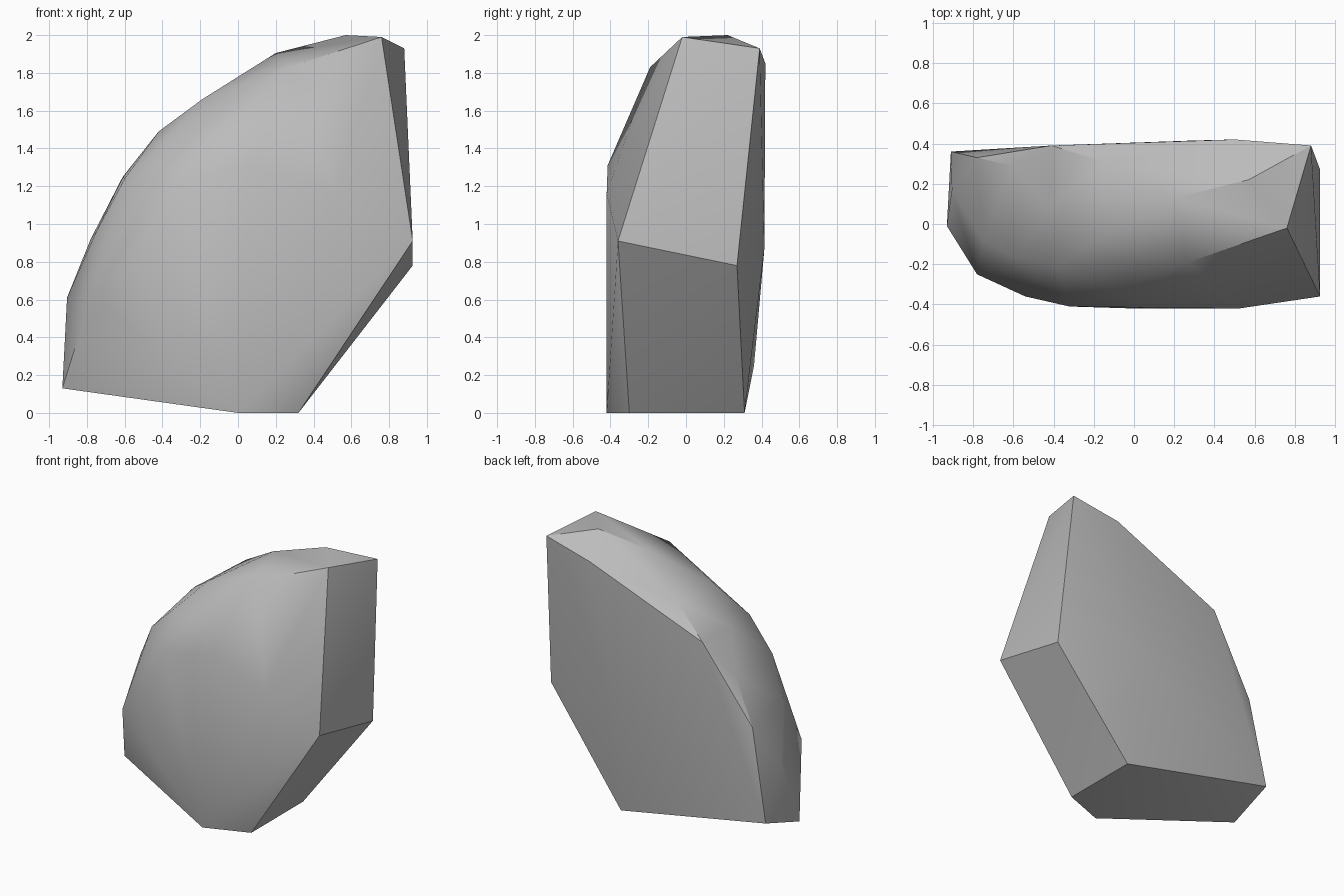
import bpy
import bmesh
import math

# Remove the default cube only
default_cube = bpy.data.objects.get("Cube")
if default_cube:
    bpy.data.objects.remove(default_cube, do_unlink=True)


def make_material(name, colour):
    material = bpy.data.materials.new(name)
    material.use_nodes = True
    material.diffuse_color = colour
    shader = next(n for n in material.node_tree.nodes if n.type == "BSDF_PRINCIPLED")
    shader.inputs["Base Color"].default_value = colour
    return material


def convex_stone(name, corner_groups, material, sharp_angle):
    """Wrap a solid convex skin around groups of corners."""
    builder = bmesh.new()
    for group in corner_groups:
        for corner in group:
            builder.verts.new(corner)
    hull = bmesh.ops.convex_hull(builder, input=builder.verts[:])
    unused = {item for key in ("geom_interior", "geom_unused")
              for item in hull[key] if isinstance(item, bmesh.types.BMVert)}
    bmesh.ops.delete(builder, geom=list(unused), context="VERTS")
    bmesh.ops.recalc_face_normals(builder, faces=builder.faces[:])
    mesh = bpy.data.meshes.new(name)
    builder.to_mesh(mesh)
    builder.free()
    mesh.materials.append(material)
    stone = bpy.data.objects.new(name, mesh)
    bpy.context.collection.objects.link(stone)
    bpy.ops.object.select_all(action="DESELECT")
    stone.select_set(True)
    bpy.context.view_layer.objects.active = stone
    bpy.ops.object.shade_smooth_by_angle(angle=math.radians(sharp_angle))
    return stone


# Flat foot and the low left end
base_corners = [(0, -.42, 0), (.32, -.3, 0), (.32, .31, 0),
                (-.93, -.01, .13), (-.91, .36, .25)]

# Cleanly split right side
cut_side_corners = [(.925, -.36, .91), (.925, .27, .78),
                    (.76, -.02, 1.99), (.88, .39, 1.93)]

# Gently bulging front
front_corners = [(-.78, -.25, .61), (-.54, -.36, .84), (-.32, -.41, 1.22),
                 (.06, -.415, 1.31), (.52, -.42, 1.16), (-.1, -.33, 1.47)]

# Rounded shoulder running from the left end to the summit
shoulder_corners = [(-.905, .17, .61), (-.75, -.08, .96), (-.6, -.16, 1.24),
                    (-.61, .29, 1.25), (-.38, -.21, 1.45), (-.42, .08, 1.49),
                    (-.19, -.09, 1.66), (-.15, .31, 1.68), (.27, -.19, 1.83),
                    (.2, .13, 1.905), (.57, .22, 2)]

# Nearly flat back
back_corners = [(-.78, .33, .92), (-.41, .39, 1.48),
                (.5, .42, 1.85), (.3, .415, .87)]

stone_grey = make_material("stone grey", (.5, .5, .5, 1))
convex_stone("boulder",
             [base_corners, cut_side_corners, front_corners,
              shoulder_corners, back_corners],
             stone_grey, 30)
